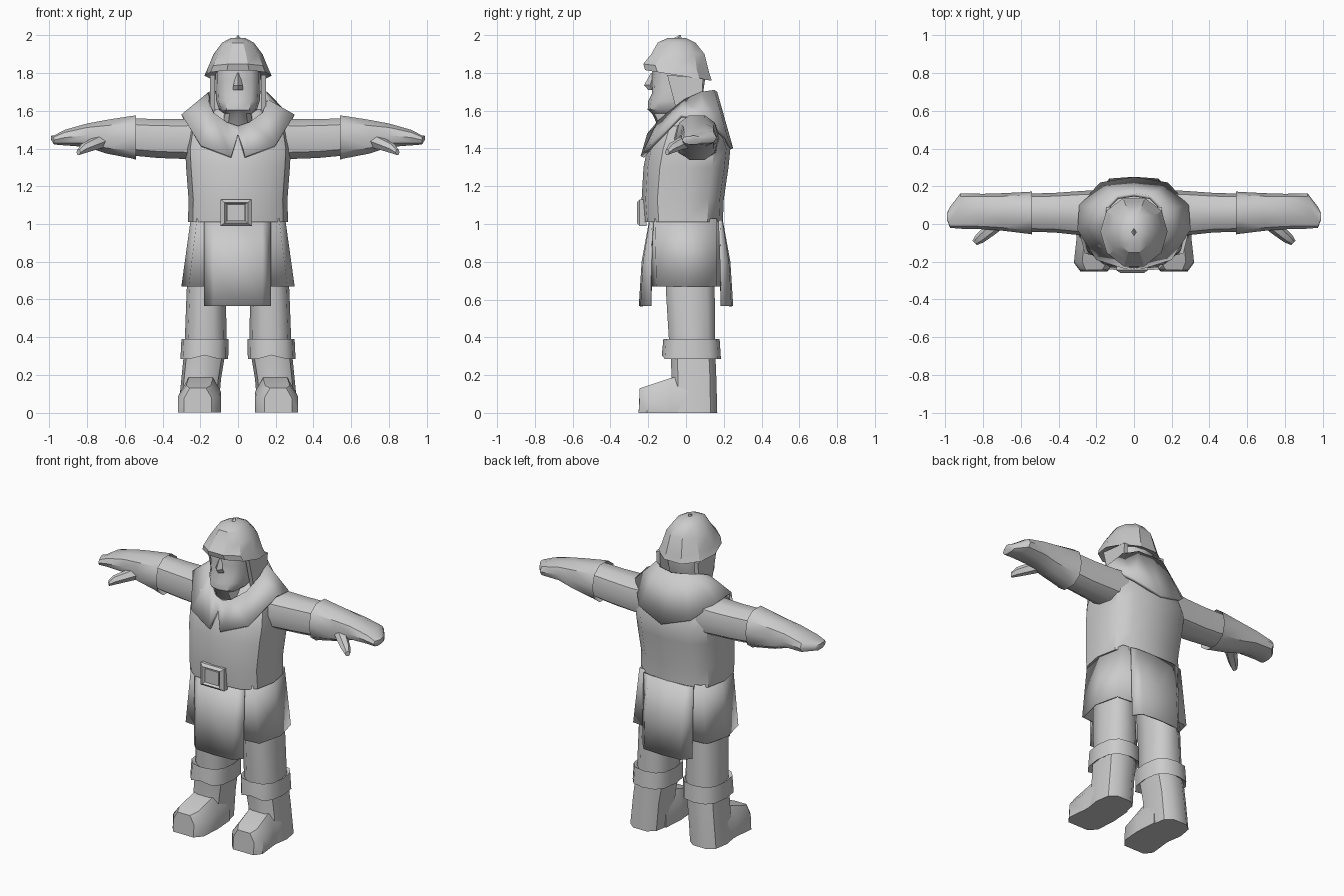
import bpy
import bmesh
import math
from mathutils import Vector

if "Cube" in bpy.data.objects:
    bpy.data.objects.remove(bpy.data.objects["Cube"])

GREY = (0.6, 0.6, 0.6, 1.0)
mat = bpy.data.materials.new("plain grey")
mat.use_nodes = True
mat.diffuse_color = GREY
mat.node_tree.nodes["Principled BSDF"].inputs["Base Color"].default_value = GREY


def finish(name, bm, thick=0, angle=40):
    bmesh.ops.recalc_face_normals(bm, faces=bm.faces)
    me = bpy.data.meshes.new(name)
    bm.to_mesh(me)
    bm.free()
    me.materials.append(mat)
    ob = bpy.data.objects.new(name, me)
    bpy.context.collection.objects.link(ob)
    if thick:
        mod = ob.modifiers.new("thickness", 'SOLIDIFY')
        mod.thickness = thick
    bpy.ops.object.select_all(action='DESELECT')
    bpy.context.view_layer.objects.active = ob
    ob.select_set(True)
    bpy.ops.object.shade_smooth_by_angle(angle=math.radians(angle))
    return ob


def skin(name, rows, closed=True, caps=True, thick=0, angle=40):
    """Bridge rows of points with quads."""
    bm = bmesh.new()
    vs = [[bm.verts.new(p) for p in row] for row in rows]
    n = len(rows[0])
    for a, b in zip(vs, vs[1:]):
        for i in range(n if closed else n - 1):
            j = (i + 1) % n
            bm.faces.new((a[i], a[j], b[j], b[i]))
    if closed and caps:
        bm.faces.new(vs[0])
        bm.faces.new(vs[-1])
    return finish(name, bm, thick, angle)


def loft(name, sections, axis='z', n=10, power=0.8, side=1, **kw):
    """Sections: position, u range, v range, tilt. Axis z: u=x, v=y. Axis x: u=y, v=z."""
    rows = []
    for pos, u0, u1, v0, v1, *tilt in sections:
        row = []
        for k in range(n):
            t = math.tau * k / n
            c, s = (math.copysign(abs(f) ** power, f) for f in (math.cos(t), math.sin(t)))
            u = (u0 + u1) / 2 + c * (u1 - u0) / 2
            v = (v0 + v1) / 2 + s * (v1 - v0) / 2
            w = pos + (tilt[0] * v if tilt else 0)
            row.append((side * u, v, w) if axis == 'z' else (side * w, u, v))
        rows.append(row)
    return skin(name, rows, **kw)


# Coat body
loft("coat", [(1.01, -.265, .265, -.225, .195), (1.13, -.262, .262, -.235, .2),
              (1.3, -.275, .275, -.225, .225), (1.4, -.28, .28, -.205, .235),
              (1.52, -.26, .26, -.15, .19), (1.61, -.14, .14, -.07, .15)],
     n=12, power=.7)

# Coat skirt, with a longer panel front and back
loft("coat_skirt", [(1.03, -.25, .25, -.19, .185), (.67, -.3, .3, -.18, .185)],
     n=8, power=.4, caps=False, thick=.01)
for name, s in (("front_panel", -1), ("back_panel", 1)):
    rows = []
    for z, mid, edge in ((1.02, .195, .18), (.8, .235, .187), (.565, .25, .19)):
        rows.append([(x, s * (edge + (mid - edge) * f), z) for x, f in
                     ((-.18, 0), (-.13, .85), (0, 1.0), (.13, .85), (.175, 0))])
    skin(name, rows, closed=False, thick=.01)

# Wide collar with a notched front
inner = [(0, -.16, 1.52), (.06, -.155, 1.54), (.13, -.1, 1.59), (.16, -.01, 1.66),
         (.155, .08, 1.7), (.09, .15, 1.71), (0, .165, 1.7)]
outer = [(0, -.205, 1.48), (.04, -.24, 1.36), (.2, -.19, 1.42), (.3, -.03, 1.58),
         (.29, .1, 1.56), (.18, .22, 1.46), (0, .25, 1.4)]


def full(half):
    return half + [(-x, y, z) for x, y, z in reversed(half[1:-1])]


skin("collar", [full(inner), full(outer)], caps=False, thick=.02)

# Head, neck and nose
loft("head", [(1.46, -.1, .1, -.12, .08), (1.585, -.075, .075, -.18, .06),
              (1.605, -.1, .1, -.203, .07), (1.65, -.115, .115, -.2, .08),
              (1.69, -.118, .118, -.18, .09), (1.76, -.12, .12, -.185, .1),
              (1.86, -.12, .12, -.17, .1)], n=12, power=.75)
loft("nose", [(1.71, -.028, .028, -.2, -.16), (1.735, -.024, .024, -.222, -.16),
              (1.8, -.01, .01, -.185, -.15)], n=4, power=1)

# Helmet
loft("helmet", [(1.79, -.15, .15, -.2, .12, -.16), (1.78, -.178, .178, -.225, .145, -.16),
                (1.82, -.16, .16, -.235, .13, -.12), (1.9, -.13, .13, -.19, .105),
                (1.96, -.085, .085, -.155, .055), (1.985, -.04, .04, -.1, 0)],
     n=10, power=.95, angle=30)
loft("helmet_spike", [(1.975, -.02, .02, -.08, -.02), (2.0, -.003, .003, -.035, -.028)],
     n=4, power=1)

# Belt buckle: a sloped frame around a raised plate
BX, BZ = -.01, 1.06


def buckle_ring(w, h, y):
    return [(BX + a * w, y, BZ + b * h) for a, b in ((-1, -1), (1, -1), (1, 1), (-1, 1))]


skin("belt_buckle", [buckle_ring(.083, .071, -.21), buckle_ring(.083, .071, -.245),
                     buckle_ring(.062, .055, -.26), buckle_ring(.05, .045, -.243)], angle=20)
skin("buckle_plate", [buckle_ring(.048, .043, -.23), buckle_ring(.048, .043, -.252)], angle=20)

for side, label in ((1, "left"), (-1, "right")):
    # Cheek flap under the helmet
    skin(label + "_cheek_flap",
         [[(side * x, y, z) for y, z in ((-.1, 1.79), (.09, 1.77), (.08, 1.6), (-.05, 1.6))]
          for x in (.122, .148)])

    # Sleeve, flared cuff and mitten hand
    loft(label + "_sleeve", [(.18, -.07, .18, 1.33, 1.57), (.28, -.06, .175, 1.34, 1.56),
                             (.42, -.045, .165, 1.345, 1.56), (.58, -.04, .16, 1.36, 1.565)],
         axis='x', power=.85, side=side)
    loft(label + "_hand", [(.6, -.02, .14, 1.38, 1.55), (.54, -.055, .172, 1.335, 1.58),
                           (.56, -.052, .17, 1.342, 1.578), (.7, -.035, .163, 1.37, 1.555),
                           (.8, -.028, .16, 1.405, 1.535), (.92, -.025, .162, 1.415, 1.5),
                           (.975, -.02, .09, 1.42, 1.47), (.99, .02, .06, 1.445, 1.468)],
         axis='x', power=.85, side=side)
    rows = []
    for p, r in (((.7, .03, 1.45), .045), ((.76, -.03, 1.425), .035),
                 ((.82, -.08, 1.4), .028), ((.845, -.1, 1.38), .016)):
        rows.append([(side * (p[0] + r * .7 * math.cos(a)),
                      p[1] + r * .7 * math.cos(a), p[2] + r * math.sin(a))
                     for a in (math.tau * k / 6 for k in range(6))])
    skin(label + "_thumb", rows)

    # Leg
    loft(label + "_leg", [(.98, .04, .24, -.12, .16), (.65, .065, .272, -.112, .157),
                          (.38, .06, .282, -.095, .16), (.3, .07, .285, -.09, .16)],
         side=side)

    # Boot shaft and foot
    loft(label + "_boot", [(.3, .07, .288, -.085, .16), (.18, .09, .3, -.08, .165),
                           (0, .105, .318, -.09, .17)], power=.7, side=side)
    toe = []
    for y, x0, x1, top in ((.06, .1, .3, .2), (-.08, .09, .305, .185),
                           (-.2, .1, .318, .145), (-.245, .14, .285, .13)):
        dx = (x1 - x0) * .2
        toe.append([(side * x, y - (.012 if z == 0 and y < -.1 else 0) * 0.5, z) for x, z in
                    ((x0, 0), (x1, 0), (x1, top * .6), (x1 - dx, top),
                     (x0 + dx, top), (x0, top * .6))])
    skin(label + "_foot", toe)

    # Turned boot cuff, nicked at the front of its lower edge
    cuff = loft(label + "_boot_cuff", [(.37, .075, .27, -.09, .15), (.39, .05, .3, -.12, .178),
                                       (.285, .052, .305, -.128, .185),
                                       (.31, .08, .27, -.09, .15)],
                n=12, power=.75, side=side)
    low = [v for v in cuff.data.vertices if v.co.z < .29]
    min(low, key=lambda v: v.co.y).co.z += .02
